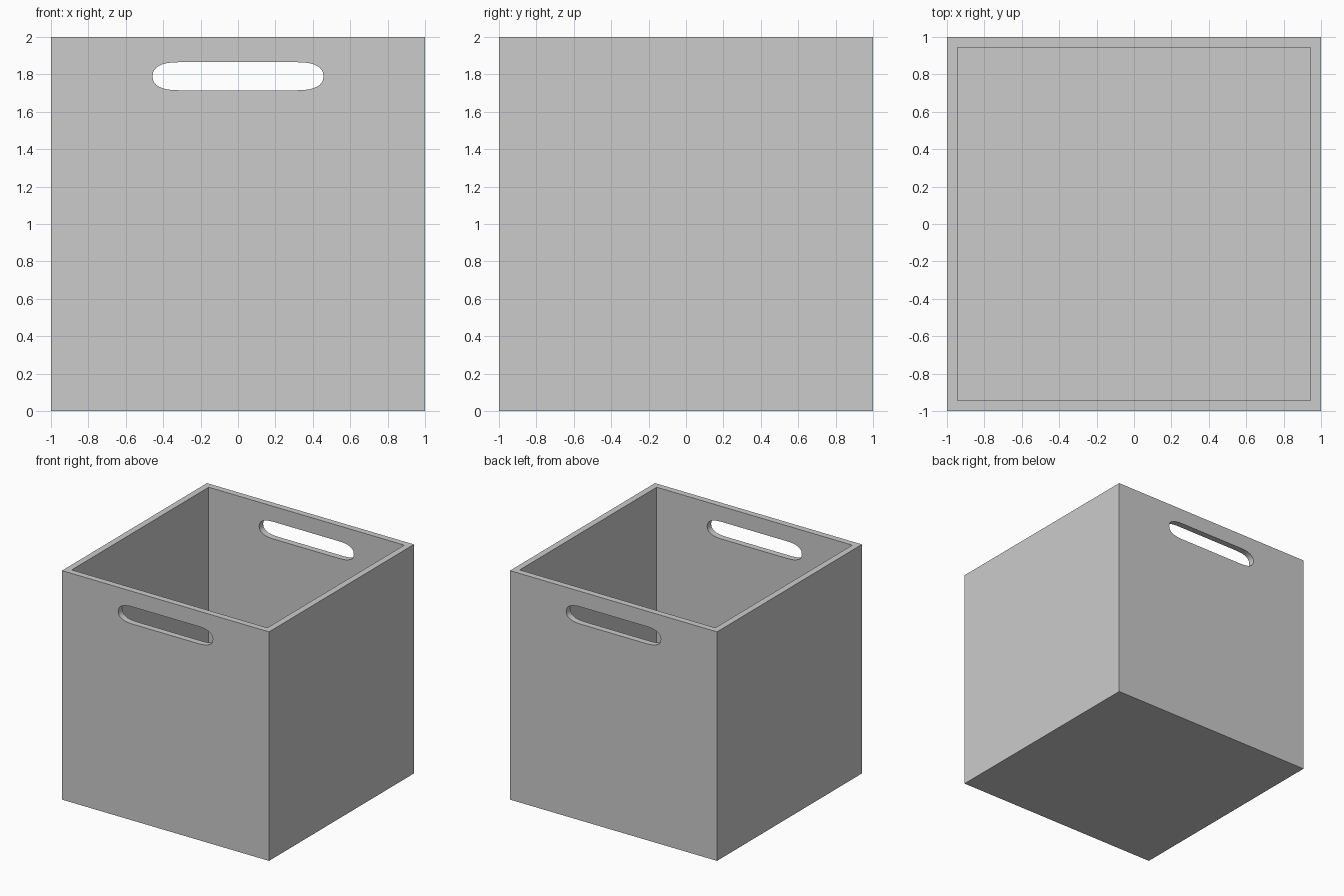
import bpy, bmesh, math

if "Cube" in bpy.data.objects:
    bpy.data.objects.remove(bpy.data.objects["Cube"])

WALL = 0.078                      # wall and floor thickness
HALF_W, HALF_H = 0.457, 0.075     # handle slot half sizes
FLAT = 0.315                      # half length of the slot's straight edges
SLOT_Z = 1.79


def make_object(name, bm):
    bmesh.ops.recalc_face_normals(bm, faces=bm.faces)
    mesh = bpy.data.meshes.new(name)
    bm.to_mesh(mesh)
    bm.free()
    obj = bpy.data.objects.new(name, mesh)
    bpy.context.collection.objects.link(obj)
    return obj


# Open-topped box: cube with its top inset and pushed down to the floor
bm = bmesh.new()
bmesh.ops.create_cube(bm, size=2)
bmesh.ops.translate(bm, verts=bm.verts, vec=(0, 0, 1))
bm.normal_update()
top = max(bm.faces, key=lambda f: f.calc_center_median().z)
bmesh.ops.inset_region(bm, faces=[top], thickness=WALL)
inner = bmesh.ops.extrude_discrete_faces(bm, faces=[top])["faces"][0]
bmesh.ops.translate(bm, verts=inner.verts, vec=(0, 0, WALL - 2))
box = make_object("storage_box", bm)

# Handle slot cutter: blunt rounded slot running through front and back walls
bm = bmesh.new()
power = 2 / 2.4
verts = []
for side in (1, -1):
    for i in range(17):
        a = -math.pi / 2 + math.pi * i / 16
        c, s = max(math.cos(a), 0.0), math.sin(a)
        x = FLAT + (HALF_W - FLAT) * c ** power
        z = HALF_H * math.copysign(abs(s) ** power, s)
        verts.append(bm.verts.new((side * x, -1.5, SLOT_Z + side * z)))
face = bm.faces.new(verts)
ext = bmesh.ops.extrude_face_region(bm, geom=[face])["geom"]
bmesh.ops.translate(bm, vec=(0, 3, 0),
                    verts=[g for g in ext if isinstance(g, bmesh.types.BMVert)])
cutter = make_object("handle_cutter", bm)
cutter.hide_render = True

# Cut both handles
mod = box.modifiers.new("handles", "BOOLEAN")
mod.operation = "DIFFERENCE"
mod.solver = "EXACT"
mod.object = cutter
bpy.context.view_layer.objects.active = box
box.select_set(True)
bpy.ops.object.modifier_apply(modifier=mod.name)
bpy.data.objects.remove(cutter)
cutter = None
bpy.ops.object.shade_smooth_by_angle(angle=math.radians(30))
